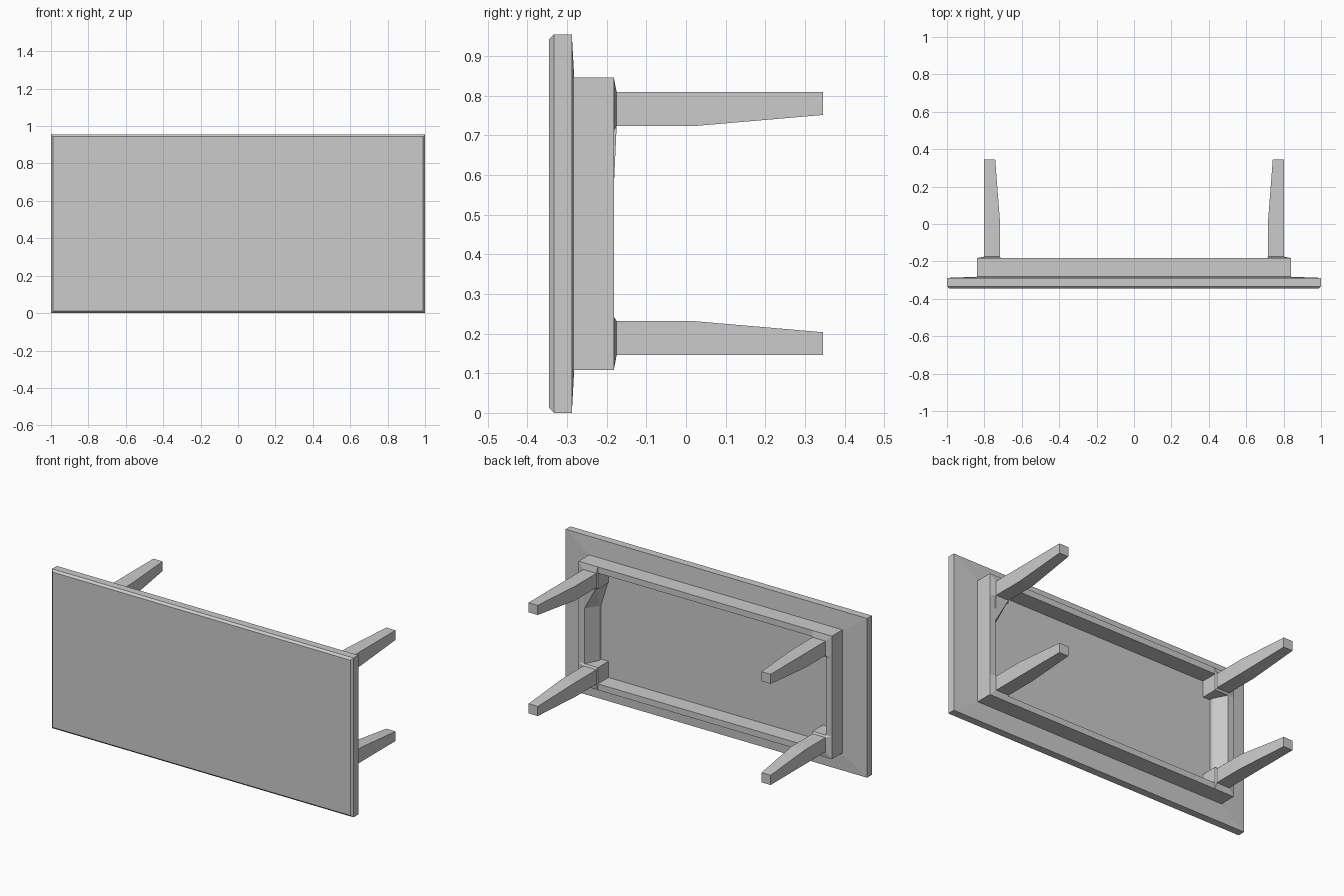
import bpy, bmesh

if "Cube" in bpy.data.objects:
    bpy.data.objects.remove(bpy.data.objects["Cube"])

ZC = 0.4775  # mid height of the tipped-over table


def make(name, bm):
    bmesh.ops.recalc_face_normals(bm, faces=bm.faces)
    me = bpy.data.meshes.new(name)
    bm.to_mesh(me)
    bm.free()
    ob = bpy.data.objects.new(name, me)
    bpy.context.collection.objects.link(ob)
    return ob


def loft(name, rings, sx=1, sz=1, closed=False):
    """Rectangular rings (y, x0, x1, z0, z1), z measured from mid height."""
    bm = bmesh.new()
    loops = []
    for y, x0, x1, z0, z1 in rings:
        loops.append([bm.verts.new((sx * x, y, ZC + sz * z))
                      for x, z in ((x0, z0), (x1, z0), (x1, z1), (x0, z1))])
    pairs = list(zip(loops, loops[1:]))
    if closed:
        pairs.append((loops[-1], loops[0]))
    for a, b in pairs:
        for i in range(4):
            j = (i + 1) % 4
            bm.faces.new((a[i], a[j], b[j], b[i]))
    if not closed:
        bm.faces.new(loops[0])
        bm.faces.new(loops[-1])
    return make(name, bm)


def sym(y, x, z):
    return (y, -x, x, -z, z)


# Tabletop: chamfered front edge, slightly crowned underside
loft("tabletop", [sym(-0.345, 0.988, 0.4655), sym(-0.333, 1, 0.4775),
                  sym(-0.288, 1, 0.4775), sym(-0.282, 0.84, 0.369)])

# Apron frame: closed rectangular section, inner ends sloping inward
loft("apron", [sym(-0.29, 0.84, 0.369), sym(-0.182, 0.84, 0.369),
               sym(-0.182, 0.80, 0.332), sym(-0.26, 0.76, 0.332),
               sym(-0.29, 0.76, 0.332)], closed=True)

# Corner blocks and tapered legs
for sx, side in ((-1, "left"), (1, "right")):
    for sz, level in ((-1, "lower"), (1, "upper")):
        loft(f"corner_block_{side}_{level}",
             [(-0.285, 0.712, 0.8395, 0.235, 0.3685),
              (-0.182, 0.712, 0.8395, 0.235, 0.3685),
              (-0.175, 0.717, 0.803, 0.246, 0.332)], sx, sz)
        loft(f"leg_{side}_{level}",
             [(-0.18, 0.717, 0.803, 0.246, 0.332),
              (0.02, 0.717, 0.803, 0.246, 0.332),
              (0.345, 0.742, 0.803, 0.274, 0.332)], sx, sz)

# Long brace blending one upper corner into the end rail
bm = bmesh.new()
for co in ((0.717, -0.175, 0.725), (0.803, -0.175, 0.725), (0.712, -0.285, 0.725),
           (0.81, -0.285, 0.725), (0.803, -0.182, 0.57), (0.81, -0.285, 0.57),
           (0.76, -0.26, 0.57), (0.76, -0.285, 0.57)):
    bm.verts.new(co)
bmesh.ops.convex_hull(bm, input=bm.verts)
make("corner_brace", bm)
